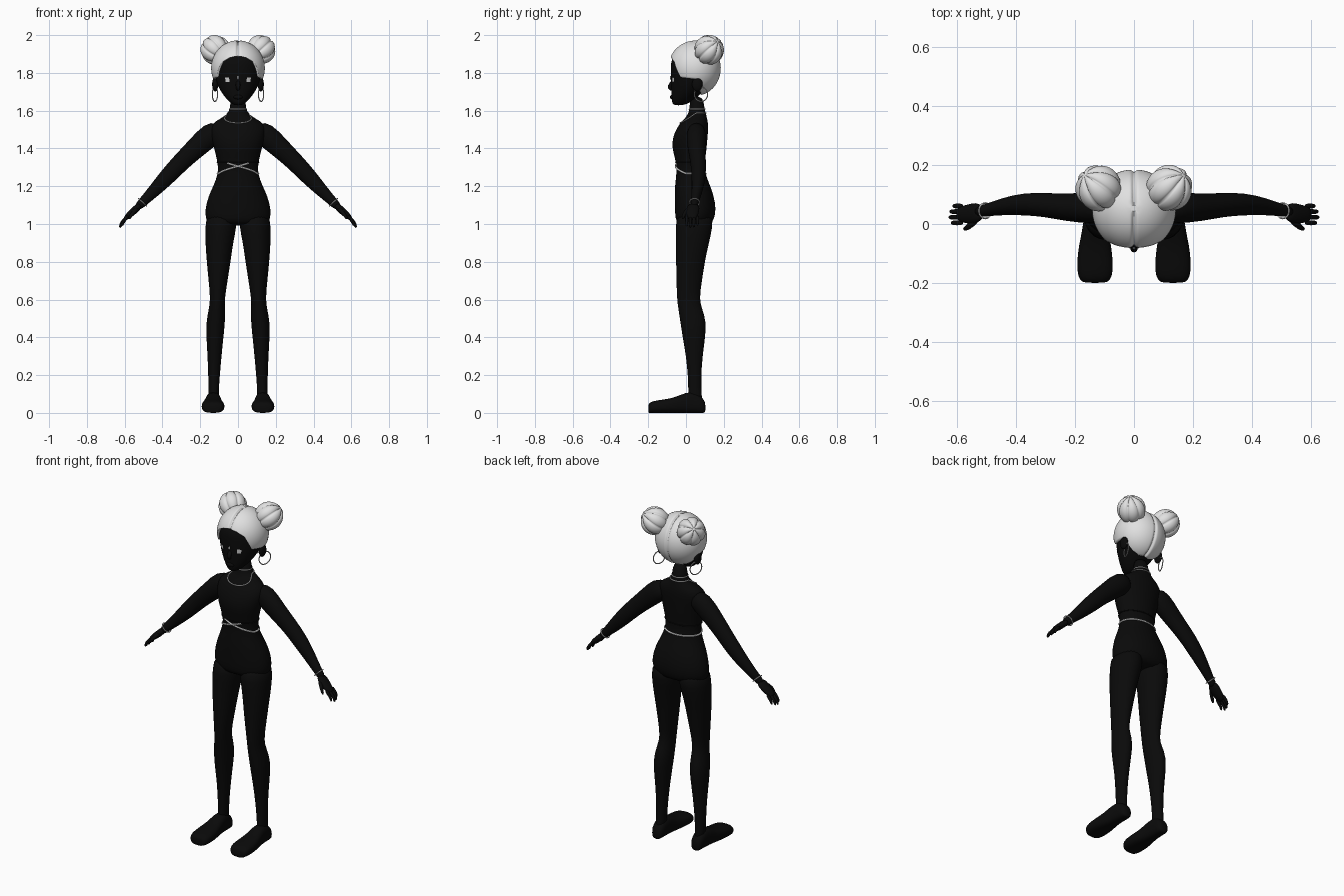
import bpy, bmesh, math
from mathutils import Vector

if "Cube" in bpy.data.objects:
    bpy.data.objects.remove(bpy.data.objects["Cube"])


def material(name, value):
    m = bpy.data.materials.new(name)
    m.use_nodes = True
    color = (value, value, value, 1)
    m.diffuse_color = color
    m.node_tree.nodes["Principled BSDF"].inputs["Base Color"].default_value = color
    return m


BLACK = material("black", 0.003)
HAIR = material("pale_hair", 0.75)
SILVER = material("silver", 0.62)
SIDES = (("left", 1), ("right", -1))


def finish(name, bm, mat, subdivide=0):
    bmesh.ops.recalc_face_normals(bm, faces=bm.faces[:])
    mesh = bpy.data.meshes.new(name)
    bm.to_mesh(mesh)
    bm.free()
    mesh.materials.append(mat)
    mesh.polygons.foreach_set("use_smooth", [True] * len(mesh.polygons))
    ob = bpy.data.objects.new(name, mesh)
    bpy.context.collection.objects.link(ob)
    if subdivide:
        ob.modifiers.new("smooth", "SUBSURF").levels = subdivide
        ob.modifiers["smooth"].render_levels = subdivide
    return ob


def skin(name, rings, mat, closed=True, caps=True, subdivide=1):
    """Bridge a list of equally long point rings."""
    bm = bmesh.new()
    loops = [[bm.verts.new(p) for p in ring] for ring in rings]
    n = len(loops[0])
    for a, b in zip(loops, loops[1:]):
        for i in range(n if closed else n - 1):
            j = (i + 1) % n
            bm.faces.new((a[i], a[j], b[j], b[i]))
    if caps:
        bm.faces.new(loops[0])
        bm.faces.new(loops[-1])
    return finish(name, bm, mat, subdivide)


def ring(center, u, v, n=24, power=1.0):
    pts = []
    for i in range(n):
        a = math.tau * i / n
        c, s = math.cos(a), math.sin(a)
        pts.append(center + u * math.copysign(abs(c) ** power, c)
                   + v * math.copysign(abs(s) ** power, s))
    return pts


def level_ring(z, x0, x1, y0, y1):
    return ring(Vector(((x0 + x1) / 2, (y0 + y1) / 2, z)),
                Vector(((x1 - x0) / 2, 0, 0)), Vector((0, (y1 - y0) / 2, 0)))


def tube(name, path, mat, squash=1.0, n=16):
    """Path entries are x, y, z, radius; squash scales the depth."""
    pts = [Vector(p[:3]) for p in path]
    rings = []
    for i, p in enumerate(path):
        t = (pts[min(i + 1, len(pts) - 1)] - pts[max(i - 1, 0)]).normalized()
        u = Vector((0, 1, 0))
        u = (u - t * u.dot(t)).normalized()
        rings.append(ring(pts[i], u * p[3] * squash, t.cross(u) * p[3], n))
    return skin(name, rings, mat)


def on_surface(rows, z, a, lift=0.002):
    """Point on an upright body part; angle 0 is the front."""
    for lo, hi in zip(rows, rows[1:]):
        if lo[0] <= z <= hi[0]:
            t = (z - lo[0]) / (hi[0] - lo[0])
            w, f, b = (p + (q - p) * t for p, q in zip(lo[1:], hi[1:]))
            return Vector(((w + lift) * math.sin(a),
                           (f + b) / 2 - ((b - f) / 2 + lift) * math.cos(a), z))


def strand(name, pts, radius, mat, cyclic=False):
    cu = bpy.data.curves.new(name, "CURVE")
    cu.dimensions = "3D"
    cu.bevel_depth = radius
    cu.bevel_resolution = 2
    sp = cu.splines.new("POLY")
    sp.points.add(len(pts) - 1)
    for q, p in zip(sp.points, pts):
        q.co = (*p, 1)
    sp.use_cyclic_u = cyclic
    cu.materials.append(mat)
    ob = bpy.data.objects.new(name, cu)
    bpy.context.collection.objects.link(ob)
    return ob


def ball(name, center, size, mat):
    bm = bmesh.new()
    bmesh.ops.create_uvsphere(bm, u_segments=24, v_segments=16, radius=1)
    for v in bm.verts:
        v.co = Vector(center) + Vector(c * s for c, s in zip(v.co, size))
    return finish(name, bm, mat)


# Torso and head: height, half width, front, back
TORSO = [(.99, .155, -.045, .13), (1.03, .174, -.057, .152), (1.08, .176, -.06, .16),
         (1.15, .157, -.06, .148), (1.2, .132, -.06, .13), (1.27, .104, -.05, .10),
         (1.32, .108, -.052, .098), (1.38, .122, -.068, .108), (1.43, .135, -.077, .112),
         (1.49, .148, -.06, .118), (1.53, .14, -.035, .118), (1.555, .10, -.01, .113),
         (1.58, .058, .01, .107), (1.61, .041, .02, .098), (1.68, .04, .02, .09)]
HEAD = [(1.628, .022, -.066, -.015), (1.645, .045, -.076, .03), (1.68, .078, -.077, .07),
        (1.73, .108, -.079, .12), (1.78, .122, -.081, .145), (1.84, .128, -.083, .15),
        (1.88, .116, -.076, .14), (1.92, .085, -.03, .11)]
for name, rows in (("torso", TORSO), ("head", HEAD)):
    skin(name, [level_ring(z, -w, w, f, b) for z, w, f, b in rows], BLACK)
tube("nose", [(0, -.06, 1.765, .01), (0, -.078, 1.74, .013), (0, -.092, 1.722, .012),
              (0, -.07, 1.708, .009)], BLACK)
ball("lips", (0, -.073, 1.672), (.024, .012, .012), BLACK)

# Hair cap: hairline is angle from the front and height
HAIRLINE = [(0, 1.89), (20, 1.88), (38, 1.857), (48, 1.81), (55, 1.775),
            (95, 1.765), (110, 1.70), (130, 1.685), (181, 1.683)]


def hairline(deg):
    for (a, p), (b, q) in zip(HAIRLINE, HAIRLINE[1:]):
        if a <= deg <= b:
            return p + (q - p) * (deg - a) / (b - a)


def hair_point(t, phi):
    side = abs((phi + math.pi) % math.tau - math.pi)
    th = t * math.acos((hairline(math.degrees(side)) - 1.825) / .147)
    x = .142 * math.sin(th) * math.sin(phi)
    dent = 1 - .07 * math.exp(-(x / .007) ** 2)
    depth = .145 if math.cos(phi) > 0 else .135
    return Vector((x, .05 - depth * dent * math.sin(th) * math.cos(phi),
                   1.825 + .147 * dent * math.cos(th)))


STEPS = [k / 28 for k in range(1, 29)] + [.99]
rings = [[hair_point(t, math.tau * i / 144) * 1 for i in range(144)] for t in STEPS]
# Tuck the last ring inward to give the hairline thickness
rings[-1] = [p + (Vector((0, .05, p.z)) - p) * .12 for p in rings[-1]]
cap = skin("hair_cap", rings, HAIR, caps=False, subdivide=0)
bm = bmesh.new()
bm.from_mesh(cap.data)
bm.verts.ensure_lookup_table()
bm.faces.new(bm.verts[:144])
bm.to_mesh(cap.data)
bm.free()

for side, s in SIDES:
    # Segmented hair bun
    bm = bmesh.new()
    bmesh.ops.create_uvsphere(bm, u_segments=84, v_segments=28, radius=.079)
    aim = Vector((.6 * s, .55, .55)).to_track_quat("Z", "Y")
    for v in bm.verts:
        flat = min(1, math.hypot(v.co.x, v.co.y) / .04)
        lobe = abs(math.sin(3.5 * math.atan2(v.co.y, v.co.x))) ** .5
        v.co = aim @ (v.co * (1 - .13 * flat * (1 - lobe))) + Vector((.12 * s, .122, 1.922))
    finish(side + "_hair_bun", bm, HAIR)

    # Ear, hoop and eye
    ball(side + "_ear", (.121 * s, .06, 1.74), (.016, .028, .038), BLACK)
    hoop = [Vector((.122 * s + .014 * math.cos(a), .08 + .035 * math.cos(a),
                    1.687 + .038 * math.sin(a))) for a in (math.tau * k / 40 for k in range(40))]
    strand(side + "_hoop_earring", hoop, .003, SILVER, True)
    skin(side + "_eye", [[on_surface(HEAD, z, s * (.39 + .05 * k), .003) for k in range(5)]
                         for z in (1.753, 1.765, 1.776)], SILVER, False, False, 0)

    # Leg: height, inner x, outer x, front, back
    leg = [(1.06, .01, .165, -.05, .145), (.985, .006, .175, -.056, .142),
           (.9, .026, .173, -.054, .122), (.8, .039, .166, -.053, .1),
           (.7, .055, .156, -.051, .085), (.6, .071, .146, -.048, .07),
           (.55, .069, .155, -.041, .087), (.48, .068, .169, -.03, .108),
           (.4, .077, .168, -.018, .102), (.3, .087, .161, 0, .088),
           (.2, .096, .158, .01, .08), (.1, .103, .155, .013, .082), (.04, .1, .158, .01, .09)]
    skin(side + "_leg", [level_ring(z, s * a, s * b, f, k) for z, a, b, f, k in leg], BLACK)

    # Foot: depth, inner x, outer x, height
    foot = [(-.2, .1, .165, .04), (-.193, .08, .185, .056), (-.16, .07, .194, .066),
            (-.1, .073, .192, .073), (-.05, .082, .182, .085), (0, .09, .172, .11),
            (.05, .092, .168, .11), (.09, .095, .165, .08), (.104, .11, .15, .05)]
    skin(side + "_foot", [ring(Vector((s * (a + b) / 2, y, h / 2)),
                               Vector(((b - a) / 2, 0, 0)), Vector((0, 0, h / 2)), 24, .75)
                          for y, a, b, h in foot], BLACK)

    # Arm, palm, fingers and bracelet
    arm = [(.09, .055, 1.5, .045), (.14, .055, 1.48, .067), (.22, .055, 1.405, .056),
           (.3, .065, 1.33, .049), (.37, .068, 1.255, .046), (.44, .06, 1.18, .035),
           (.5, .047, 1.12, .025), (.535, .04, 1.085, .022)]
    tube(side + "_arm", [(s * x, y, z, r) for x, y, z, r in arm], BLACK, .85)
    palm = [(.515, .042, 1.105, .018), (.55, .035, 1.07, .02), (.585, .032, 1.04, .016),
            (.6, .032, 1.025, .01)]
    tube(side + "_palm", [(s * x, y, z, r) for x, y, z, r in palm], BLACK, 1.8)
    for k, finger in enumerate(("index", "middle", "ring", "little")):
        y, short = .004 + .019 * k, (.008, 0, .003, .013)[k]
        path = [(.58, y, 1.045, .009), (.607 - short / 2, y, 1.02, .009),
                (.623 - short, y, .998 + short / 2, .008), (.625 - short, y, .978 + short, .005)]
        tube(f"{side}_{finger}_finger", [(s * a, b, c, r) for a, b, c, r in path], BLACK, 1, 10)
    thumb = [(.53, .02, 1.085, .012), (.552, -.003, 1.065, .011), (.57, -.015, 1.04, .009),
             (.577, -.018, 1.025, .005)]
    tube(side + "_thumb", [(s * x, y, z, r) for x, y, z, r in thumb], BLACK, 1, 10)
    strand(side + "_bracelet", ring(Vector((s * .505, .045, 1.115)), Vector((0, .026, 0)),
                                    Vector((s * .021, 0, .02)), 32), .003, SILVER, True)

    # Waist cord wraps from the back and crosses over the front
    cord = []
    for k in range(49):
        a = math.pi - k / 48 * (math.pi + .52)
        cord.append(on_surface(TORSO, 1.267 + .055 * max(0, min(1, (1.25 - a) / 1.77)), s * a, .003))
    strand(side + "_waist_cord", cord, .005, SILVER)

# Brow gem, necklaces and top hem
ball("brow_gem", on_surface(HEAD, 1.775, 0, .001), (.005, .004, .01), SILVER)
turn = [math.tau * k / 64 for k in range(64)]
strand("choker", [on_surface(TORSO, 1.608, a, .002) for a in turn], .003, SILVER, True)
strand("necklace", [on_surface(TORSO, 1.588 - .053 * max(0, math.cos(a)) ** 1.5, a, .002)
                    for a in turn], .003, SILVER, True)
strand("top_hem", [on_surface(TORSO, 1.325, a, .001) for a in turn], .003, BLACK, True)
